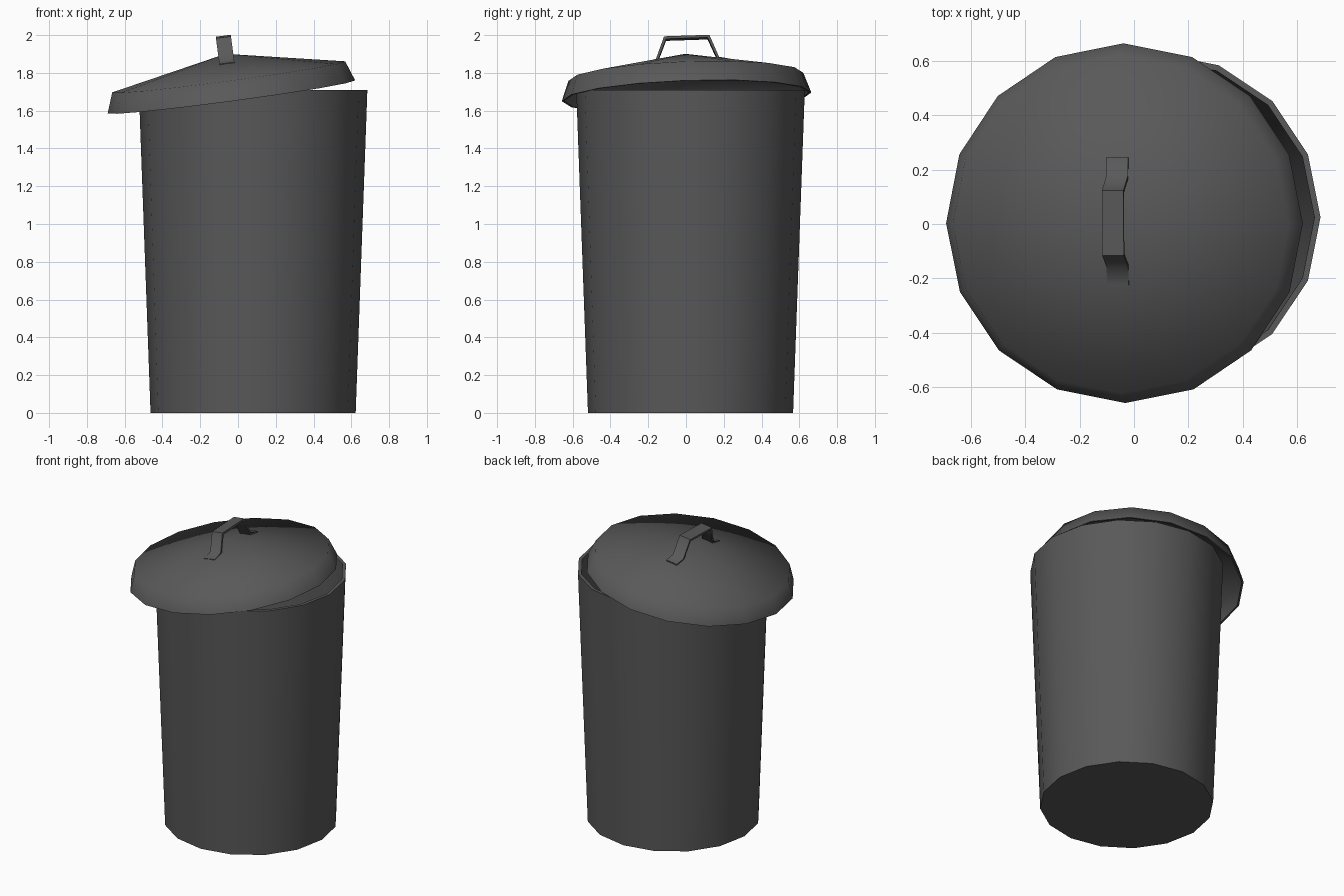
import bpy, bmesh, math
from mathutils import Matrix, Euler

if "Cube" in bpy.data.objects:
    bpy.data.objects.remove(bpy.data.objects["Cube"])

SIDES = 16
grey = bpy.data.materials.new("dark_grey")
grey.diffuse_color = (0.1, 0.1, 0.1, 1)
grey.use_nodes = True
grey.node_tree.nodes["Principled BSDF"].inputs["Base Color"].default_value = grey.diffuse_color


def finish(name, bm, matrix, angle):
    bmesh.ops.recalc_face_normals(bm, faces=bm.faces)
    mesh = bpy.data.meshes.new(name)
    bm.to_mesh(mesh)
    bm.free()
    ob = bpy.data.objects.new(name, mesh)
    bpy.context.collection.objects.link(ob)
    mesh.materials.append(grey)
    ob.matrix_world = matrix
    bpy.ops.object.select_all(action='DESELECT')
    ob.select_set(True)
    bpy.context.view_layer.objects.active = ob
    bpy.ops.object.shade_smooth_by_angle(angle=math.radians(angle))
    return ob


def lathe(name, profile, matrix, angle):
    """Revolve (radius, z) points; the profile starts and ends on the axis."""
    bm = bmesh.new()
    verts = [bm.verts.new((r, 0, z)) for r, z in profile]
    edges = [bm.edges.new(p) for p in zip(verts, verts[1:])]
    bmesh.ops.spin(bm, geom=verts + edges, cent=(0, 0, 0), axis=(0, 0, 1),
                   angle=math.tau, steps=SIDES, use_duplicate=False)
    bmesh.ops.remove_doubles(bm, verts=bm.verts, dist=1e-4)
    return finish(name, bm, matrix, angle)


# Tapered open body with a thin wall and floor
lathe("bin_body",
      [(0, 0), (0.543, 0), (0.605, 1.71), (0.583, 1.71), (0.523, 0.02), (0, 0.02)],
      Matrix.Translation((0.08, 0.024, 0)), 35)

# Lid resting askew on the rim, hollow underneath
tilt = Euler((math.radians(2), math.radians(-7.6), 0)).to_matrix().to_4x4()
lid_matrix = Matrix.Translation((-0.035, 0.003, 1.673)) @ tilt
lathe("lid",
      [(0, 0.23), (0.622, 0.107), (0.661, 0), (0.649, 0), (0.612, 0.097), (0, 0.217)],
      lid_matrix, 65)

# Bent strap handle: side profile swept across its width
half = [(0.12, 0.322), (0.167, 0.203), (0.237, 0.188)]
inner = [(0.11, 0.308), (0.158, 0.192), (0.235, 0.178)]
outline = [(-y, z) for y, z in half[::-1]] + half
under = [(-y, z) for y, z in inner[::-1]] + inner
W = 0.04
bm = bmesh.new()
rows = [[bm.verts.new(c) for c in ((-W, y, z), (W, y, z), (W, v, w), (-W, v, w))]
        for (y, z), (v, w) in zip(outline, under)]
for a, b in zip(rows, rows[1:]):
    for i in range(4):
        j = (i + 1) % 4
        bm.faces.new((a[i], a[j], b[j], b[i]))
bm.faces.new(rows[0])
bm.faces.new(rows[-1])
finish("lid_handle", bm, lid_matrix @ Matrix.Translation((0, 0.012, 0)), 60)
